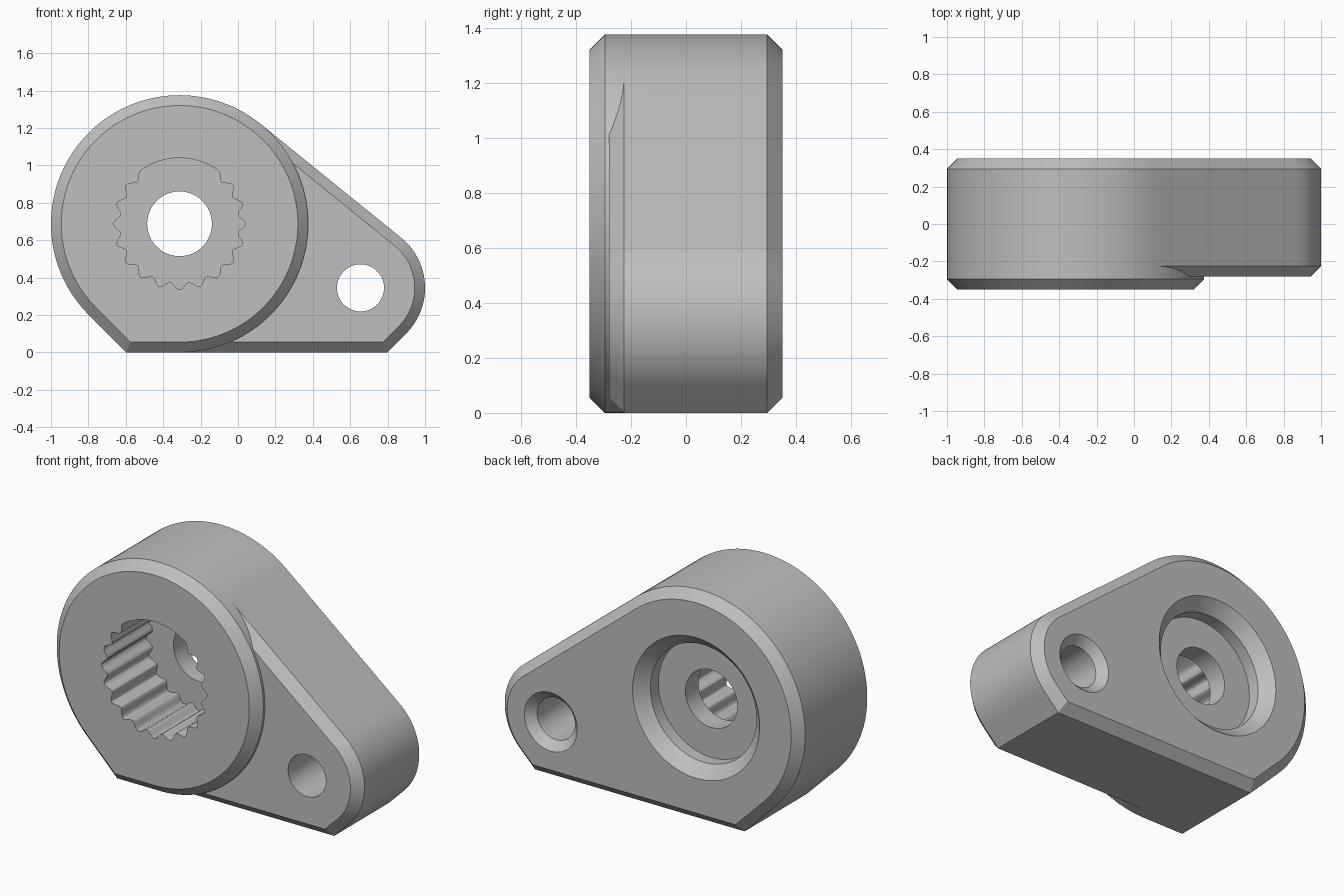
import bpy, bmesh
from math import sin, cos, radians, degrees, atan2, acos, hypot, pi

cube = bpy.data.objects.get("Cube")
if cube:
    bpy.data.objects.remove(cube, do_unlink=True)

# Main dimensions
HUB = (-0.3125, 0.6875, 0.6875)     # x, z, radius
ARM = (0.655, 0.345, 0.345)
BACK, HUB_FRONT, ARM_FRONT = 0.35, -0.35, -0.28
BEVEL = 0.055

# Angle of the straight edge touching both round ends
dx, dz = ARM[0] - HUB[0], ARM[1] - HUB[1]
TANGENT = degrees(atan2(dz, dx) + acos((HUB[2] - ARM[2]) / hypot(dx, dz)))

grey = bpy.data.materials.new("plain_grey")
grey.use_nodes = True
grey.diffuse_color = (0.52, 0.52, 0.52, 1)
grey.node_tree.nodes["Principled BSDF"].inputs["Base Color"].default_value = (0.52, 0.52, 0.52, 1)


def arc(centre, start, end, steps, inset=0.0):
    x, z, r = centre
    angles = [radians(start + (end - start) * i / steps) for i in range(steps + 1)]
    return [(x + (r - inset) * cos(a), z + (r - inset) * sin(a)) for a in angles]


def circle(centre, radius, steps=96):
    return arc((centre[0], centre[1], radius), 0, 360, steps)[:-1]


def shoulder(inset):
    """Hub's upper arc, then its 45 degree flank down to the base."""
    pts = arc(HUB, TANGENT, 225, 72, inset)
    x, z = pts[-1]
    return pts + [(x + z - inset, inset)]


def body_outline(inset):
    pts = arc(ARM, -45, TANGENT, 40, inset)
    x, z = pts[0]
    return pts + shoulder(inset) + [(x - z + inset, inset)]


def hub_outline(inset):
    return arc(HUB, -90, TANGENT, 60, inset)[:-1] + shoulder(inset)


def spline_outline():
    """Twenty rounded grooves, with a plain arc across the top."""
    pts = []
    for i in range(240):
        a = 2 * pi * i / 240
        plain = 54 <= degrees(a) <= 126
        r = 0.352 if plain else 0.334 + 0.018 * cos(20 * (a + pi / 2))
        pts.append((HUB[0] + r * cos(a), HUB[1] + r * sin(a)))
    return pts


def loft(name, sections):
    """Solid through matching outlines placed at successive y positions."""
    bm = bmesh.new()
    rings = [[bm.verts.new((x, y, z)) for x, z in pts] for y, pts in sections]
    for a, b in zip(rings, rings[1:]):
        for i in range(len(a)):
            j = (i + 1) % len(a)
            bm.faces.new((a[i], a[j], b[j], b[i]))
    bm.faces.new(rings[0])
    bm.faces.new(rings[-1])
    bmesh.ops.recalc_face_normals(bm, faces=bm.faces)
    mesh = bpy.data.meshes.new(name)
    bm.to_mesh(mesh)
    bm.free()
    mesh.materials.append(grey)
    obj = bpy.data.objects.new(name, mesh)
    bpy.context.collection.objects.link(obj)
    return obj


def combine(target, tool, operation):
    mod = target.modifiers.new(operation.lower(), 'BOOLEAN')
    mod.operation, mod.object, mod.solver = operation, tool, 'EXACT'
    bpy.context.view_layer.objects.active = target
    bpy.ops.object.modifier_apply(modifier=mod.name)
    bpy.data.objects.remove(tool, do_unlink=True)


# Bevelled plate and the raised hub in front of it
body = loft("lever_body", [
    (ARM_FRONT, body_outline(BEVEL)),
    (ARM_FRONT + BEVEL, body_outline(0)),
    (BACK - BEVEL, body_outline(0)),
    (BACK, body_outline(BEVEL))])
hub = loft("raised_hub", [
    (HUB_FRONT, hub_outline(BEVEL)),
    (HUB_FRONT + BEVEL, hub_outline(0)),
    (-0.1, hub_outline(0))])
combine(body, hub, 'UNION')

# Splined socket, centre hole, rear recess and arm hole
combine(body, loft("spline_cutter", [
    (-0.4, spline_outline()), (0.08, spline_outline())]), 'DIFFERENCE')
combine(body, loft("centre_cutter", [
    (0.0, circle(HUB, 0.173)), (0.4, circle(HUB, 0.173))]), 'DIFFERENCE')
combine(body, loft("recess_cutter", [
    (0.36, circle(HUB, 0.433)), (0.28, circle(HUB, 0.353)),
    (0.205, circle(HUB, 0.353))]), 'DIFFERENCE')
combine(body, loft("arm_hole_cutter", [
    (0.36, circle(ARM, 0.186)), (0.30, circle(ARM, 0.126)),
    (-0.4, circle(ARM, 0.126))]), 'DIFFERENCE')

# Smooth the round walls, keep edges crisp
bpy.ops.object.select_all(action='DESELECT')
body.select_set(True)
bpy.context.view_layer.objects.active = body
bpy.ops.object.shade_smooth_by_angle(angle=radians(30))
